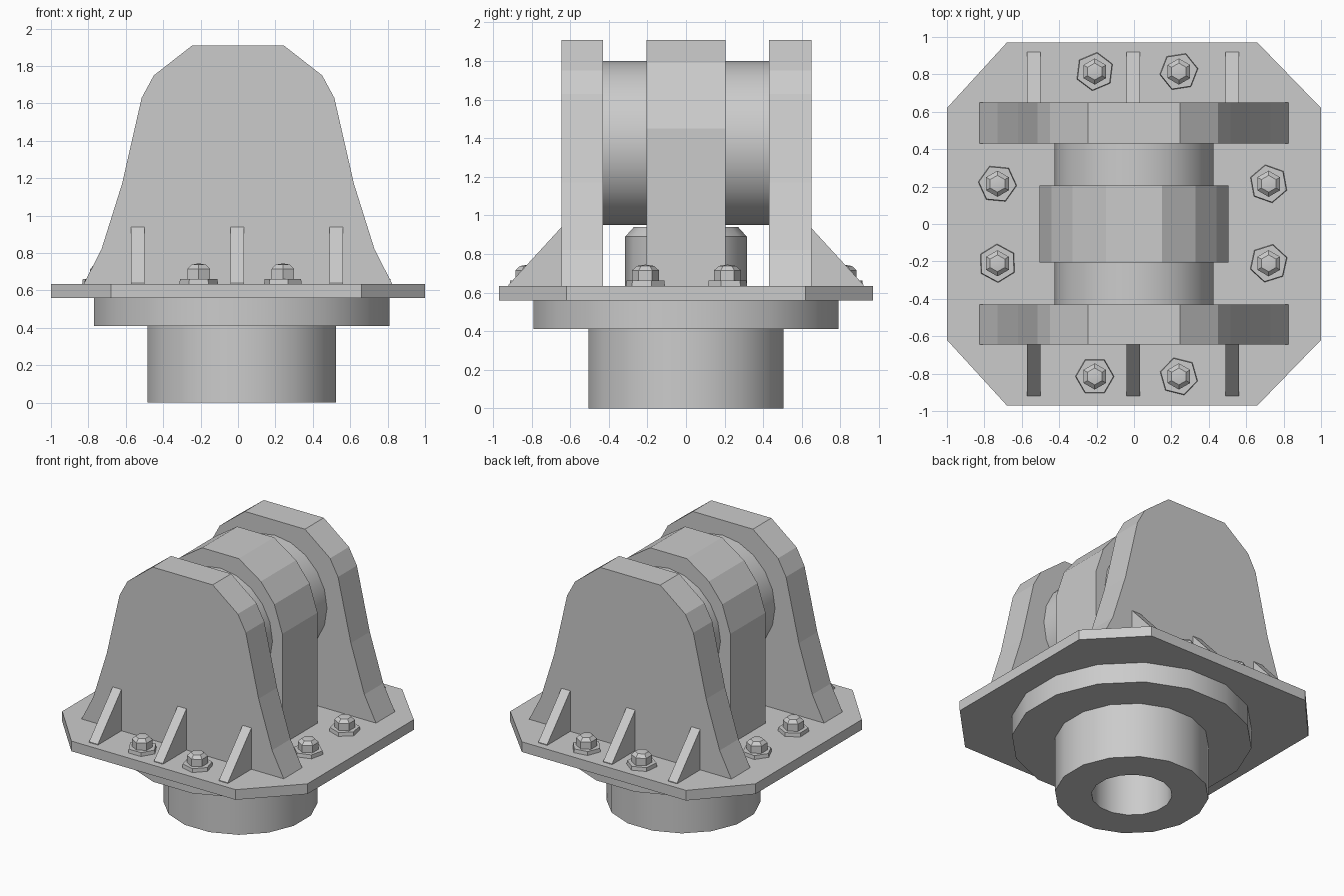
import bpy, bmesh
from math import sin, cos, pi, radians

if "Cube" in bpy.data.objects:
    bpy.data.objects.remove(bpy.data.objects["Cube"])


def finish(name, bm, smooth=False):
    bmesh.ops.recalc_face_normals(bm, faces=bm.faces[:])
    me = bpy.data.meshes.new(name)
    bm.to_mesh(me)
    bm.free()
    ob = bpy.data.objects.new(name, me)
    bpy.context.collection.objects.link(ob)
    if smooth:
        bpy.ops.object.select_all(action='DESELECT')
        ob.select_set(True)
        bpy.context.view_layer.objects.active = ob
        bpy.ops.object.shade_smooth_by_angle(angle=radians(35))
    return ob


def prism(name, profile, axis, a, b):
    """Extrude a 2D profile from a to b along the given axis."""
    place = {'x': lambda p, d: (d, p[0], p[1]),
             'y': lambda p, d: (p[0], d, p[1]),
             'z': lambda p, d: (p[0], p[1], d)}[axis]
    bm = bmesh.new()
    face = bm.faces.new([bm.verts.new(place(p, a)) for p in profile])
    ext = bmesh.ops.extrude_face_region(bm, geom=[face])
    offset = place((0, 0), b - a)
    verts = [g for g in ext['geom'] if isinstance(g, bmesh.types.BMVert)]
    bmesh.ops.translate(bm, verts=verts, vec=offset)
    return finish(name, bm)


def lathe(name, profile, sides, x=0, y=0, turn=0, axis='z', z=0):
    """Revolve (radius, height) points; zero radius closes the end."""
    bm = bmesh.new()
    rings = []
    for r, h in profile:
        ring = []
        for i in range(1 if r == 0 else sides):
            t = turn + 2 * pi * i / sides
            u, v = r * cos(t), r * sin(t)
            co = (x + u, y + v, z + h) if axis == 'z' else (x + u, y + h, z + v)
            ring.append(bm.verts.new(co))
        rings.append(ring)
    for p, q in zip(rings, rings[1:]):
        for i in range(sides):
            j = (i + 1) % sides
            if len(p) == 1:
                bm.faces.new((p[0], q[i], q[j]))
            elif len(q) == 1:
                bm.faces.new((p[i], p[j], q[0]))
            else:
                bm.faces.new((p[i], p[j], q[j], q[i]))
    return finish(name, bm, True)


def mirrored(half):
    return half + [(-x, z) for x, z in reversed(half)]


TOP = 0.635

# Octagonal base plate
prism("base_plate", [(1, -.62), (1, .62), (.66, .97), (-.68, .97),
                     (-1, .62), (-1, -.62), (-.68, -.97), (.66, -.97)], 'z', .56, TOP)

# Round flange and hollow neck underneath
lathe("flange", [(0, .41), (.805, .41), (.805, .565), (0, .565)], 16, x=.02, turn=pi / 16)
lathe("hollow_neck", [(0, .45), (.27, .45), (.27, 0), (.515, 0), (.515, .45), (0, .45)],
      16, x=.02, turn=pi / 16)

# Two upright cheek plates
cheek = mirrored([(.83, TOP - .01), (.73, .82), (.62, 1.17), (.515, 1.63), (.45, 1.75), (.245, 1.91)])
for label, a, b in (("front", -.645, -.43), ("back", .43, .65)):
    prism(label + "_cheek_plate", cheek, 'y', a, b)

# Centre lug, pivot pin and chamfered stub below
lug = mirrored([(.505, TOP - .01), (.505, 1.45), (.44, 1.65), (.33, 1.79), (.15, 1.91)])
prism("centre_lug", lug, 'y', -.205, .205)
lathe("pivot_pin", [(0, -.44), (.425, -.44), (.425, .44), (0, .44)], 20, axis='y', z=1.375)
lathe("centre_stub", [(0, .6), (.315, .6), (.315, .89), (.27, .94), (0, .94)], 12)

# Triangular ribs bracing the cheeks
for label, s in (("front", -1), ("back", 1)):
    for i, x in enumerate((-.535, -.005, .525)):
        prism(f"{label}_rib_{i + 1}",
              [(s * .64, TOP - .01), (s * .92, TOP - .01), (s * .92, TOP + .005), (s * .64, .945)],
              'x', x - .036, x + .036)

# Bolts with washers around the plate
spots = [(x, s * .815) for x in (-.21, .24) for s in (-1, 1)]
spots += [(x, y) for x in (-.73, .72) for y in (-.21, .215)]
for i, (x, y) in enumerate(spots):
    lathe(f"washer_{i + 1}", [(0, .625), (.105, .625), (.1, .662), (0, .662)], 6, x, y, i * .4)
    lathe(f"bolt_{i + 1}", [(0, .65), (.07, .65), (.07, .715), (.045, .738), (0, .745)],
          6, x, y, pi / 6)
